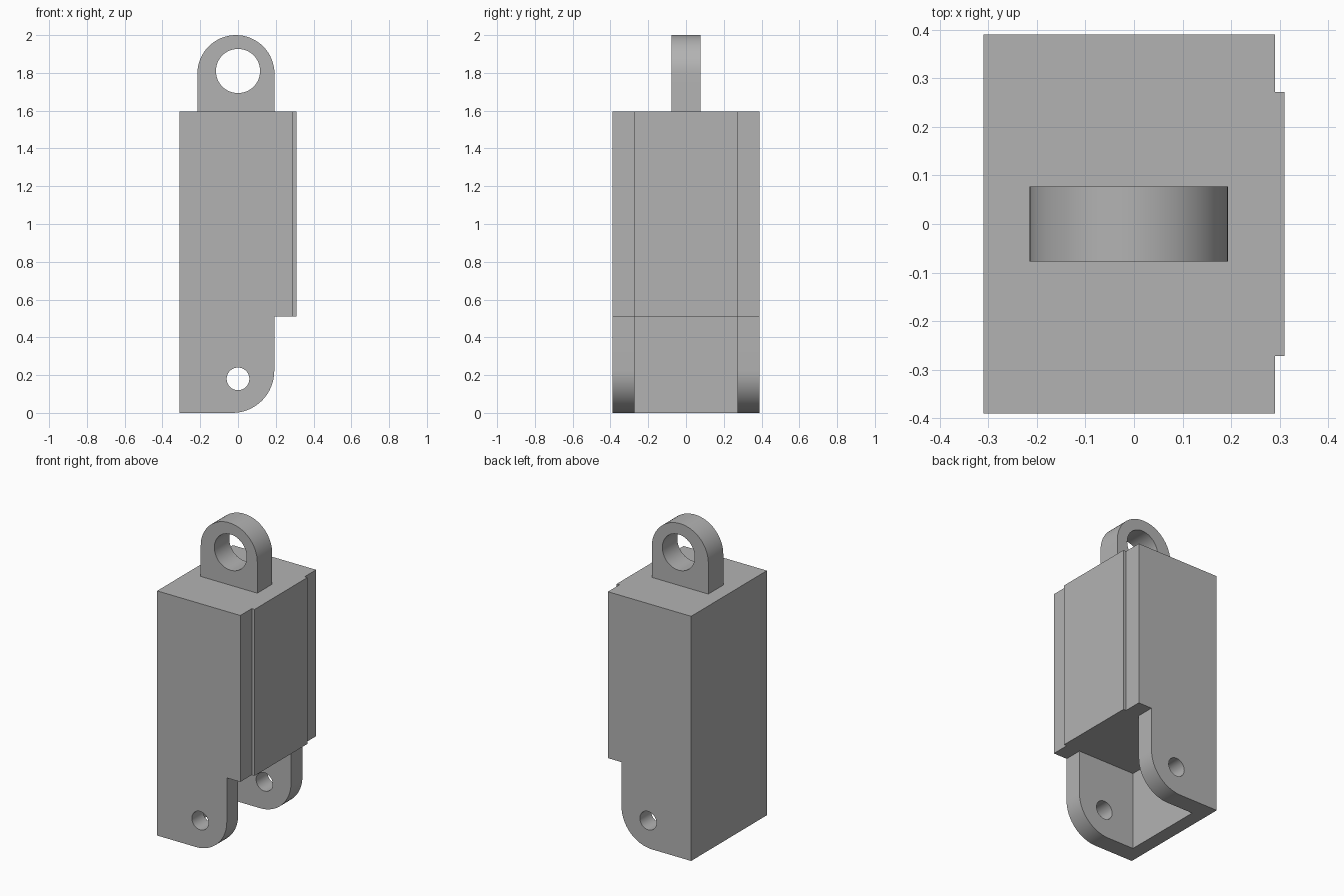
import bpy
import bmesh
from math import sin, cos, pi, radians

cube = bpy.data.objects.get("Cube")
if cube:
    bpy.data.objects.remove(cube, do_unlink=True)

# Single grey material
grey = bpy.data.materials.new("plain grey")
grey.use_nodes = True
colour = (0.45, 0.45, 0.45, 1)
grey.diffuse_color = colour
grey.node_tree.nodes["Principled BSDF"].inputs["Base Color"].default_value = colour


def arc(cx, cz, r, start, end, steps):
    """Points on an arc in the xz plane, angles in degrees."""
    angles = [radians(start + (end - start) * i / steps) for i in range(steps + 1)]
    return [(cx + r * cos(a), cz + r * sin(a)) for a in angles]


def extrude_profile(name, points, y0, y1):
    """Solid made from an xz outline swept from y0 to y1."""
    bm = bmesh.new()
    face = bm.faces.new([bm.verts.new((x, y0, z)) for x, z in points])
    swept = bmesh.ops.extrude_face_region(bm, geom=[face])["geom"]
    verts = [g for g in swept if isinstance(g, bmesh.types.BMVert)]
    bmesh.ops.translate(bm, verts=verts, vec=(0, y1 - y0, 0))
    bmesh.ops.recalc_face_normals(bm, faces=bm.faces)
    mesh = bpy.data.meshes.new(name)
    bm.to_mesh(mesh)
    bm.free()
    mesh.materials.append(grey)
    obj = bpy.data.objects.new(name, mesh)
    bpy.context.collection.objects.link(obj)
    return obj


def box_outline(x0, x1, z0, z1):
    return [(x0, z0), (x1, z0), (x1, z1), (x0, z1)]


def cut(target, cutter):
    """Subtract the cutter, then discard it."""
    cutter.hide_render = True
    bpy.context.view_layer.objects.active = target
    mod = target.modifiers.new("cut", "BOOLEAN")
    mod.operation = "DIFFERENCE"
    mod.solver = "EXACT"
    mod.object = cutter
    bpy.ops.object.modifier_apply(modifier=mod.name)
    bpy.data.objects.remove(cutter, do_unlink=True)


def drill(target, x, z, r):
    cut(target, extrude_profile("drill", arc(x, z, r, 0, 352.5, 47), -1, 1))


def smooth(obj):
    bpy.ops.object.select_all(action="DESELECT")
    obj.select_set(True)
    bpy.context.view_layer.objects.active = obj
    bpy.ops.object.shade_smooth_by_angle(angle=radians(30))


LEFT, RIGHT, TOP, STEP = -0.31, 0.29, 1.595, 0.51
DEPTH, SLOT = 0.39, 0.272

# Housing with a stepped, rounded foot
outline = [(LEFT, 0)] + arc(-0.03, 0.222, 0.222, -90, 0, 16)
outline += [(0.192, STEP), (RIGHT, STEP), (RIGHT, TOP), (LEFT, TOP)]
housing = extrude_profile("housing", outline, -DEPTH, DEPTH)

# Slot between the two cheeks, and the pivot hole through them
cut(housing, extrude_profile("slot", box_outline(-0.22, 0.5, -0.2, STEP), -SLOT, SLOT))
drill(housing, 0, 0.18, 0.06)
smooth(housing)

# Raised side plate
extrude_profile("side_plate", box_outline(RIGHT, 0.31, STEP, TOP), -SLOT, SLOT)

# Lifting eye on top
eye_x, eye_r = -0.011, 0.204
eye_outline = [(eye_x - eye_r, TOP), (eye_x + eye_r, TOP)]
eye_outline += arc(eye_x, 2 - eye_r, eye_r, 0, 180, 32)
eye = extrude_profile("top_eye", eye_outline, -0.077, 0.077)
drill(eye, 0, 1.81, 0.117)
smooth(eye)
